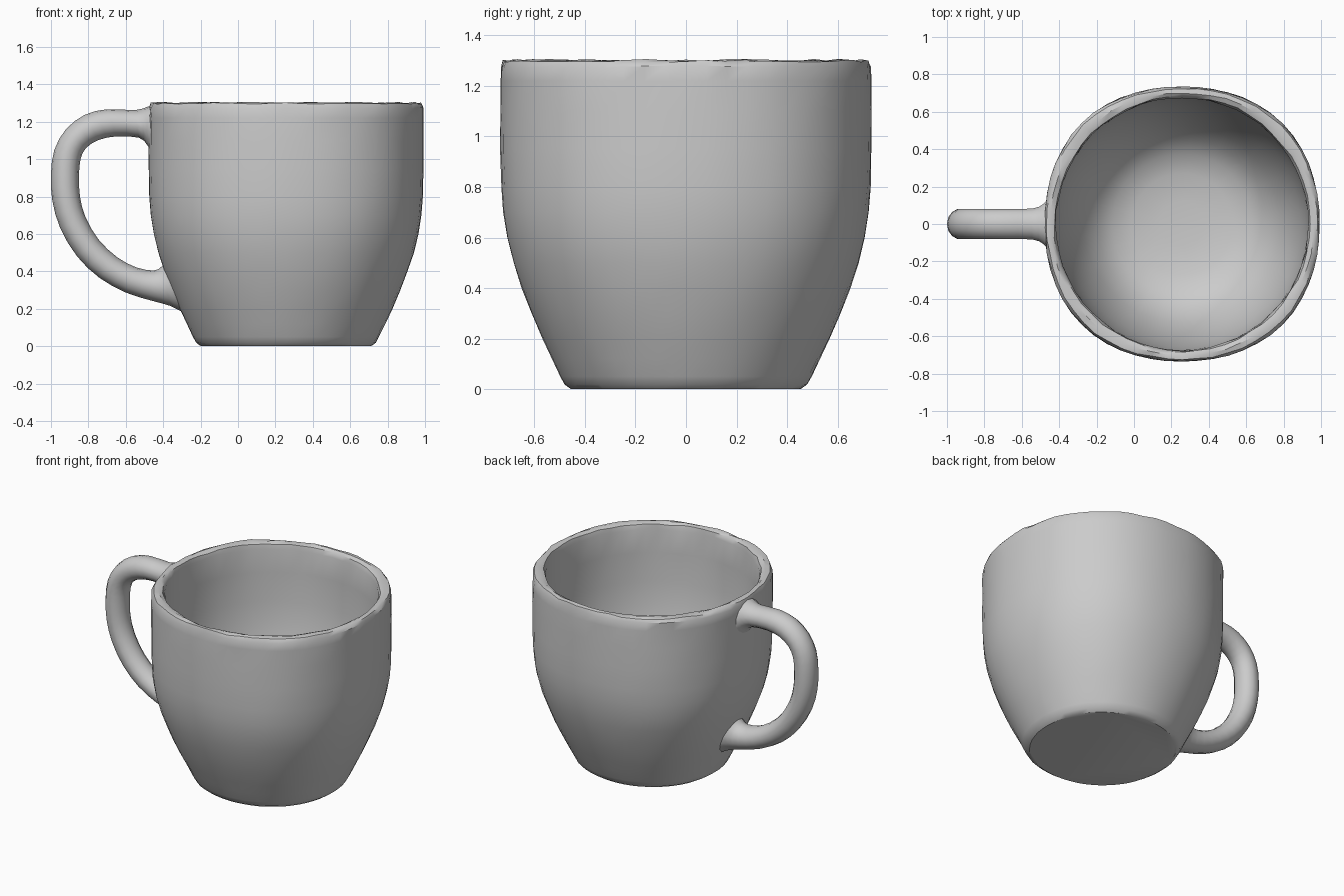
import bpy, bmesh, random
from math import sin, cos, pi, radians
from mathutils import Vector

if "Cube" in bpy.data.objects:
    bpy.data.objects.remove(bpy.data.objects["Cube"])

random.seed(4)
CENTRE_X = 0.257


def finish(name, bm, angle):
    bmesh.ops.recalc_face_normals(bm, faces=bm.faces)
    mesh = bpy.data.meshes.new(name)
    bm.to_mesh(mesh)
    bm.free()
    obj = bpy.data.objects.new(name, mesh)
    bpy.context.collection.objects.link(obj)
    bpy.ops.object.select_all(action='DESELECT')
    obj.select_set(True)
    bpy.context.view_layer.objects.active = obj
    bpy.ops.object.shade_smooth_by_angle(angle=radians(angle))
    return obj


def skin(bm, rings):
    """Bridge equal rings of points and cap both ends."""
    rows = [[bm.verts.new(p) for p in ring] for ring in rings]
    n = len(rows[0])
    for a, b in zip(rows, rows[1:]):
        for i in range(n):
            j = (i + 1) % n
            bm.faces.new((a[i], a[j], b[j], b[i]))
    bm.faces.new(rows[0])
    bm.faces.new(rows[-1])


def spline(rows, steps):
    """Catmull-Rom through rows of numbers."""
    pts = [rows[0]] + rows + [rows[-1]]
    out = []
    for a, b, c, d in zip(pts, pts[1:], pts[2:], pts[3:]):
        for s in range(steps):
            t = s / steps
            out.append([0.5 * (2 * q + (r - p) * t + (2 * p - 5 * q + 4 * r - u) * t * t
                               + (3 * q - p - 3 * r + u) * t ** 3)
                        for p, q, r, u in zip(a, b, c, d)])
    return out + [rows[-1]]


# Cup: closed lathe profile (radius, height); the outside is slightly squared,
# the inside round, so the rim is thicker on the diagonals
outside = [
    (0.455, 0.0), (0.48, 0.018), (0.497, 0.05), (0.53, 0.12), (0.568, 0.2),
    (0.612, 0.3), (0.65, 0.4), (0.683, 0.5), (0.708, 0.6), (0.724, 0.7),
    (0.732, 0.8), (0.735, 0.95), (0.735, 1.1), (0.735, 1.22), (0.733, 1.275),
    (0.722, 1.298),
]
inside = [
    (0.702, 1.302), (0.684, 1.292), (0.676, 1.26), (0.676, 1.1), (0.672, 0.9),
    (0.658, 0.75), (0.631, 0.6), (0.587, 0.45), (0.525, 0.31), (0.455, 0.21),
    (0.375, 0.145), (0.27, 0.11), (0.12, 0.095),
]
SIDES = 56
rings = []
for k, (r, z) in enumerate(outside + inside):
    # slight hand-made unevenness, strongest at the rim
    wob = 0.005 if z > 1.25 else 0.0015
    square = 0.017 * min(1, 0.4 + z) if k < len(outside) else 0
    if k == len(outside):
        square = 0.009
    ring = []
    for i in range(SIDES):
        a = 2 * pi * i / SIDES
        rr = r * (1 + square * (1 - cos(4 * a))) + random.uniform(-wob, wob)
        zz = z + (random.uniform(-wob, wob) if z > 1.25 else 0)
        ring.append((CENTRE_X + rr * cos(a), rr * sin(a), zz))
    rings.append(ring)
bm = bmesh.new()
skin(bm, rings)
finish("cup_body", bm, 35)

# Handle: each section is outer x, z, inner x, z and half width
sections = [
    (-0.445, 1.288, -0.445, 1.01, 0.155),
    (-0.485, 1.28, -0.485, 1.075, 0.11),
    (-0.55, 1.262, -0.53, 1.115, 0.085),
    (-0.70, 1.267, -0.65, 1.122, 0.082),
    (-0.82, 1.237, -0.745, 1.103, 0.082),
    (-0.92, 1.16, -0.812, 1.06, 0.082),
    (-0.982, 1.05, -0.842, 1.0, 0.082),
    (-1.0, 0.92, -0.85, 0.91, 0.083),
    (-0.993, 0.78, -0.845, 0.80, 0.083),
    (-0.95, 0.63, -0.815, 0.69, 0.082),
    (-0.86, 0.48, -0.745, 0.57, 0.082),
    (-0.74, 0.365, -0.645, 0.475, 0.082),
    (-0.60, 0.287, -0.54, 0.42, 0.082),
    (-0.46, 0.243, -0.45, 0.405, 0.085),
    (-0.36, 0.215, -0.41, 0.425, 0.098),
    (-0.275, 0.17, -0.375, 0.46, 0.125),
]
rings = []
for ox, oz, ix, iz, w in spline(sections, 2):
    outer, inner = Vector((ox, 0, oz)), Vector((ix, 0, iz))
    mid, half = (outer + inner) / 2, (outer - inner) / 2
    rings.append([mid + half * cos(t) + Vector((0, w * sin(t), 0))
                  for t in (2 * pi * k / 14 for k in range(14))])
bm = bmesh.new()
skin(bm, rings)
finish("handle", bm, 40)
